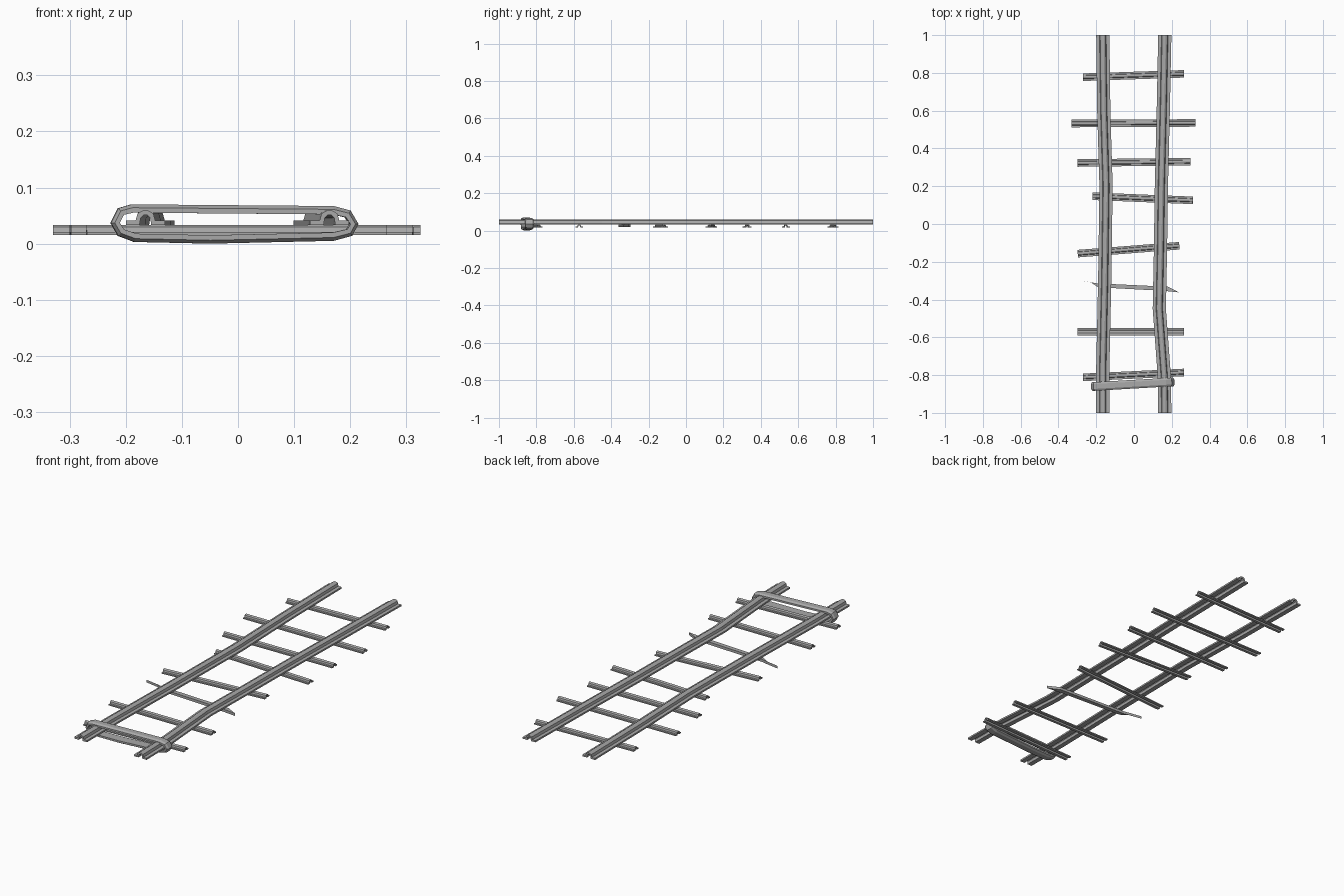
import bpy, bmesh
from mathutils import Vector

cube = bpy.data.objects.get("Cube")
if cube:
    bpy.data.objects.remove(cube, do_unlink=True)

steel = bpy.data.materials.new("grey_steel")
steel.use_nodes = True
GREY = (0.4, 0.4, 0.4, 1)
steel.diffuse_color = GREY
steel.node_tree.nodes["Principled BSDF"].inputs["Base Color"].default_value = GREY

Z = Vector((0, 0, 1))


def finish(name, bm):
    bmesh.ops.recalc_face_normals(bm, faces=bm.faces)
    mesh = bpy.data.meshes.new(name)
    bm.to_mesh(mesh)
    bm.free()
    mesh.materials.append(steel)
    obj = bpy.data.objects.new(name, mesh)
    bpy.context.collection.objects.link(obj)
    return obj


def sweep(name, frames, profile, closed=False):
    """Sweep a profile through (position, side, up) frames."""
    bm = bmesh.new()
    rings = [[bm.verts.new(p + s * a + u * b) for a, b in profile] for p, s, u in frames]
    n = len(profile)
    pairs = list(zip(rings, rings[1:]))
    if closed:
        pairs.append((rings[-1], rings[0]))
    else:
        bm.faces.new(rings[0])
        bm.faces.new(rings[-1])
    for r, q in pairs:
        for i in range(n):
            j = (i + 1) % n
            bm.faces.new((r[i], r[j], q[j], q[i]))
    return finish(name, bm)


def hat(width, height):
    """Flanged channel section with a hollow rounded crown."""
    half = [(0.3, 0), (0.24, 0.5), (0.1, 0.68)]
    outer = [(0.14, 1), (0.4, 0.8), (0.5, 0.32), (1, 0.32), (1, 0)]
    right = outer + half
    left = [(-a, b) for a, b in reversed(right)]
    return [(a * width / 2, b * height) for a, b in right + left]


# Two gently bent rails
rail_paths = {
    "right_rail": [(-0.165, 1), (-0.16, 0.6), (-0.148, 0.2), (-0.155, -0.3), (-0.165, -0.75), (-0.165, -1)],
    "left_rail": [(0.163, 1), (0.155, 0.6), (0.145, 0.2), (0.14, -0.15), (0.134, -0.45), (0.16, -0.8), (0.163, -1)],
}
for name, path in rail_paths.items():
    frames = [(Vector((x, y, 0.033)), Vector((1, 0, 0)), Z) for x, y in path]
    sweep(name, frames, hat(0.07, 0.026))

# Uneven cross ties: left-end x, y and right-end x, y
ties = [
    (-0.27, 0.777, 0.265, 0.795), (-0.33, 0.532, 0.325, 0.535),
    (-0.30, 0.323, 0.30, 0.33), (-0.22, 0.147, 0.312, 0.125),
    (-0.298, -0.157, 0.24, -0.115), (-0.298, -0.571, 0.265, -0.571),
    (-0.27, -0.812, 0.265, -0.786),
]
for i, (x0, y0, x1, y1) in enumerate(ties):
    a, b = Vector((x0, y0, 0.015)), Vector((x1, y1, 0.015))
    side = (b - a).normalized().cross(Z)
    sweep(f"cross_tie_{i + 1}", [(a, side, Z), (b, side, Z)], hat(0.04, 0.018))

# Splintered tie with pointed ends
outline = [(-0.295, -0.297), (-0.2, -0.314), (0.18, -0.332), (0.238, -0.362),
           (0.16, -0.354), (-0.19, -0.335), (-0.23, -0.308)]
bm = bmesh.new()
face = bm.faces.new([bm.verts.new((x, y, 0.018)) for x, y in outline])
top = bmesh.ops.extrude_face_region(bm, geom=[face])["geom"]
bmesh.ops.translate(bm, verts=[v for v in top if isinstance(v, bmesh.types.BMVert)], vec=(0, 0, 0.013))
finish("broken_tie", bm)

# Closed binding loop wrapped around both rails
loop = [(-0.19, 0.07), (-0.214, 0.063), (-0.227, 0.037), (-0.214, 0.014), (-0.185, 0.003),
        (-0.05, 0), (0.17, 0.005), (0.203, 0.014), (0.214, 0.035), (0.2, 0.059), (0.17, 0.067)]
points = [Vector((x, -0.848 + 0.058 * x, z)) for x, z in loop]
side = Vector((-0.058, 1, 0)).normalized()
frames = []
for i, p in enumerate(points):
    before = (p - points[i - 1]).normalized()
    after = (points[(i + 1) % len(points)] - p).normalized()
    up = side.cross(before + after).normalized()
    if up.dot(p - Vector((0, -0.848, 0.035))) < 0:
        up = -up
    frames.append((p, side, up))
strap = [(-0.023, -0.015), (-0.023, -0.006), (-0.013, 0), (0.013, 0), (0.023, -0.006), (0.023, -0.015)]
sweep("binding_loop", frames, strap, closed=True)
